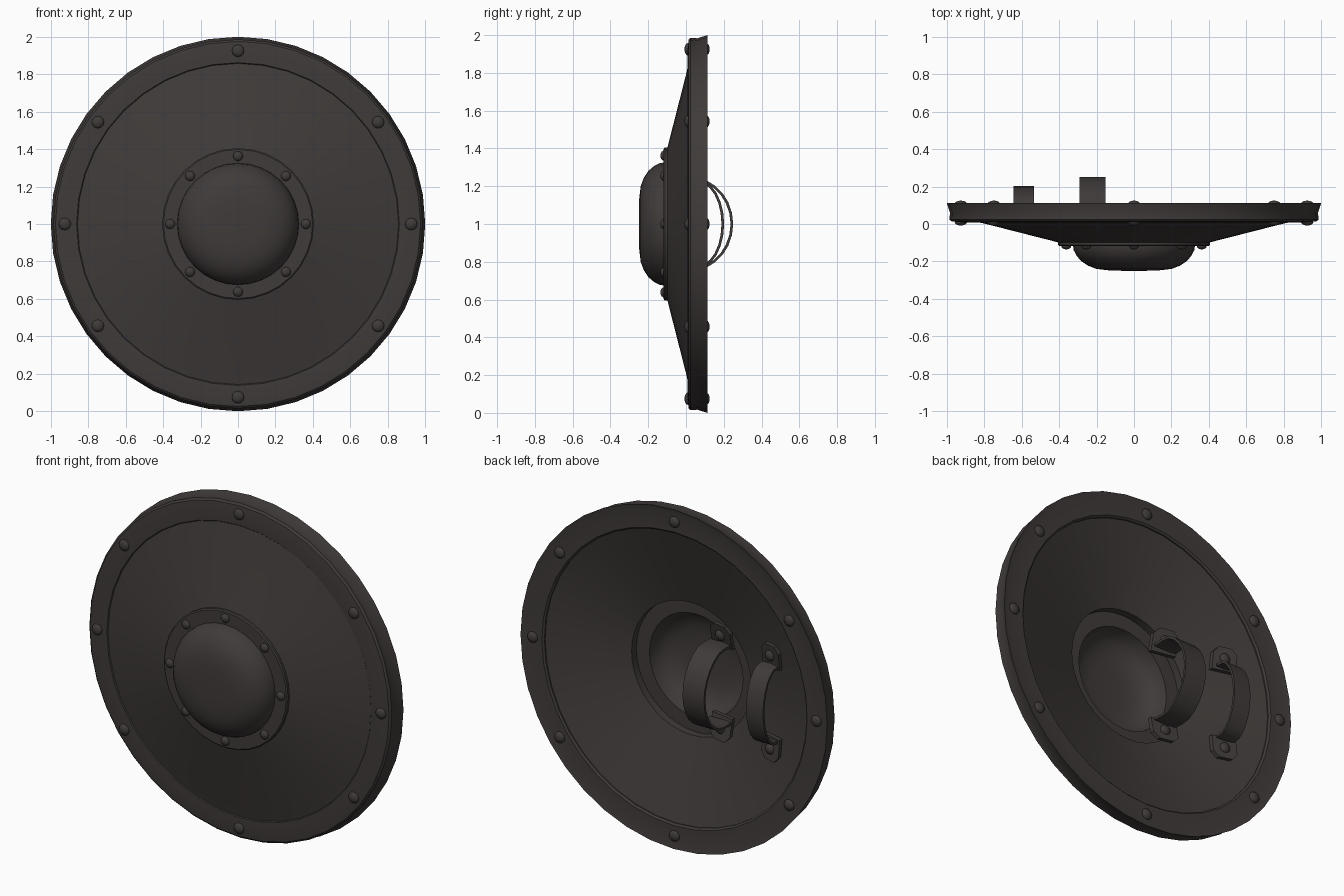
import bpy, bmesh, math
from mathutils import Vector, Matrix

if "Cube" in bpy.data.objects:
    bpy.data.objects.remove(bpy.data.objects["Cube"])

iron = bpy.data.materials.new("dark iron")
iron.diffuse_color = (0.050, 0.043, 0.041, 1)
iron.use_nodes = True
iron.node_tree.nodes["Principled BSDF"].inputs["Base Color"].default_value = iron.diffuse_color


def finish(name, bm, angle=35):
    bmesh.ops.remove_doubles(bm, verts=bm.verts, dist=1e-5)
    bmesh.ops.recalc_face_normals(bm, faces=bm.faces)
    me = bpy.data.meshes.new(name)
    bm.to_mesh(me)
    bm.free()
    me.materials.append(iron)
    ob = bpy.data.objects.new(name, me)
    bpy.context.collection.objects.link(ob)
    bpy.ops.object.select_all(action='DESELECT')
    ob.select_set(True)
    bpy.context.view_layer.objects.active = ob
    bpy.ops.object.shade_smooth_by_angle(angle=math.radians(angle))
    return ob


def lathe(name, profile, seg=40):
    """Spin a closed (radius, y) profile round the shield axis."""
    bm = bmesh.new()
    rings = []
    for i in range(seg):
        a = 2 * math.pi * i / seg
        rings.append([bm.verts.new((r * math.cos(a), y, 1 + r * math.sin(a))) for r, y in profile])
    n = len(profile)
    for i in range(seg):
        p, q = rings[i], rings[(i + 1) % seg]
        for j in range(n):
            k = (j + 1) % n
            if profile[j][0] == 0 and profile[k][0] == 0:
                continue
            bm.faces.new((p[j], p[k], q[k], q[j]))
    bmesh.ops.dissolve_degenerate(bm, dist=1e-6, edges=bm.edges)
    return finish(name, bm)


def rivets(name, places, radius, height):
    bm = bmesh.new()
    for x, y, z in places:
        m = Matrix.Translation((x, y, z)) @ Matrix.Diagonal((1, height / radius, 1, 1)) \
            @ Matrix.Rotation(math.pi / 2, 4, 'X')
        bmesh.ops.create_uvsphere(bm, u_segments=12, v_segments=8, radius=radius, matrix=m)
    return finish(name, bm, 60)


def polar(r, y, degs):
    return [(r * math.cos(math.radians(d)), y, 1 + r * math.sin(math.radians(d))) for d in degs]


# Shield body
lathe("rim", [(.855, .018), (.862, .010), (.93, .009), (.975, .014), (.986, .024), (.983, .06),
              (1.0, .113), (.97, .107), (.865, .107), (.855, .098), (.855, .05)])
lathe("panel", [(.87, .018), (.79, .0), (.39, -.102), (.39, -.05), (.87, .095)])

# Boss: flange with hollow dome
outer = [(.325, -.118), (.322, -.14), (.305, -.172), (.28, -.2), (.245, -.223), (.2, -.24),
         (.13, -.248), (.06, -.25), (0, -.25)]
inner = [(0, -.232), (.12, -.23), (.19, -.222), (.235, -.205), (.268, -.182), (.292, -.155), (.305, -.095)]
lathe("boss", [(.405, -.095), (.405, -.112), (.398, -.118)] + outer + inner, 32)

# Rivets
rim_degs = [0, 36, 90, 144, 180, 216, 270, 324]
rivets("front_rim_rivets", polar(.925, .010, rim_degs), .033, .018)
rivets("back_rim_rivets", polar(.925, .107, rim_degs), .033, .018)
rivets("boss_rivets", polar(.362, -.116, range(0, 360, 45)), .027, .02)


# Straps: bowed band, with a riveted plate at each end
def handle(name, x, width, half_path, foot_y, plate_w):
    half = half_path
    path = [(y, -z) for y, z in reversed(half[1:])] + half
    t = .014
    bm = bmesh.new()
    rows = []
    for i, (y, z) in enumerate(path):
        a, b = path[max(i - 1, 0)], path[min(i + 1, len(path) - 1)]
        d = Vector((b[0] - a[0], b[1] - a[1])).normalized()
        iy, iz = y - d.y * t, z + d.x * t          # inner side of the band
        rows.append([bm.verts.new((x + sx * width / 2, py, 1 + pz))
                     for sx, py, pz in ((-1, y, z), (1, y, z), (1, iy, iz), (-1, iy, iz))])
    for p, q in zip(rows, rows[1:]):
        for j in range(4):
            k = (j + 1) % 4
            bm.faces.new((p[j], p[k], q[k], q[j]))
    bm.faces.new(rows[0])
    bm.faces.new(rows[-1])
    finish(name + "_strap", bm)

    # plates lie parallel to the sloping back of the panel
    bm = bmesh.new()
    w, spots = plate_w / 2, []
    for s in (-1, 1):
        r = math.hypot(x, .27)
        gx, gz = .3 * x / r, .3 * s * .27 / r
        outline = [(-w, -.065), (w, -.065), (w, .035), (w * .55, .07), (-w * .55, .07), (-w, .035)]
        loops = [[bm.verts.new((x + u, foot_y - dy + gx * u + gz * s * v, 1 + s * (.27 + v)))
                  for u, v in outline] for dy in (0, .025)]
        for j in range(6):
            k = (j + 1) % 6
            bm.faces.new((loops[0][j], loops[0][k], loops[1][k], loops[1][j]))
        bm.faces.new(loops[0])
        bm.faces.new(loops[1])
        spots.append((x, foot_y, 1 + s * .275))
    finish(name + "_plates", bm)
    rivets(name + "_rivets", spots, .032, .02)


handle("hand_grip", -.222, .14,
       [(.25, 0), (.243, .06), (.224, .115), (.195, .162), (.155, .202), (.11, .23), (.06, .238), (-.01, .235)],
       -.005, .15)
handle("arm_loop", -.588, .11,
       [(.202, 0), (.197, .06), (.184, .115), (.162, .165), (.135, .2), (.105, .222), (.05, .228)],
       .055, .135)
